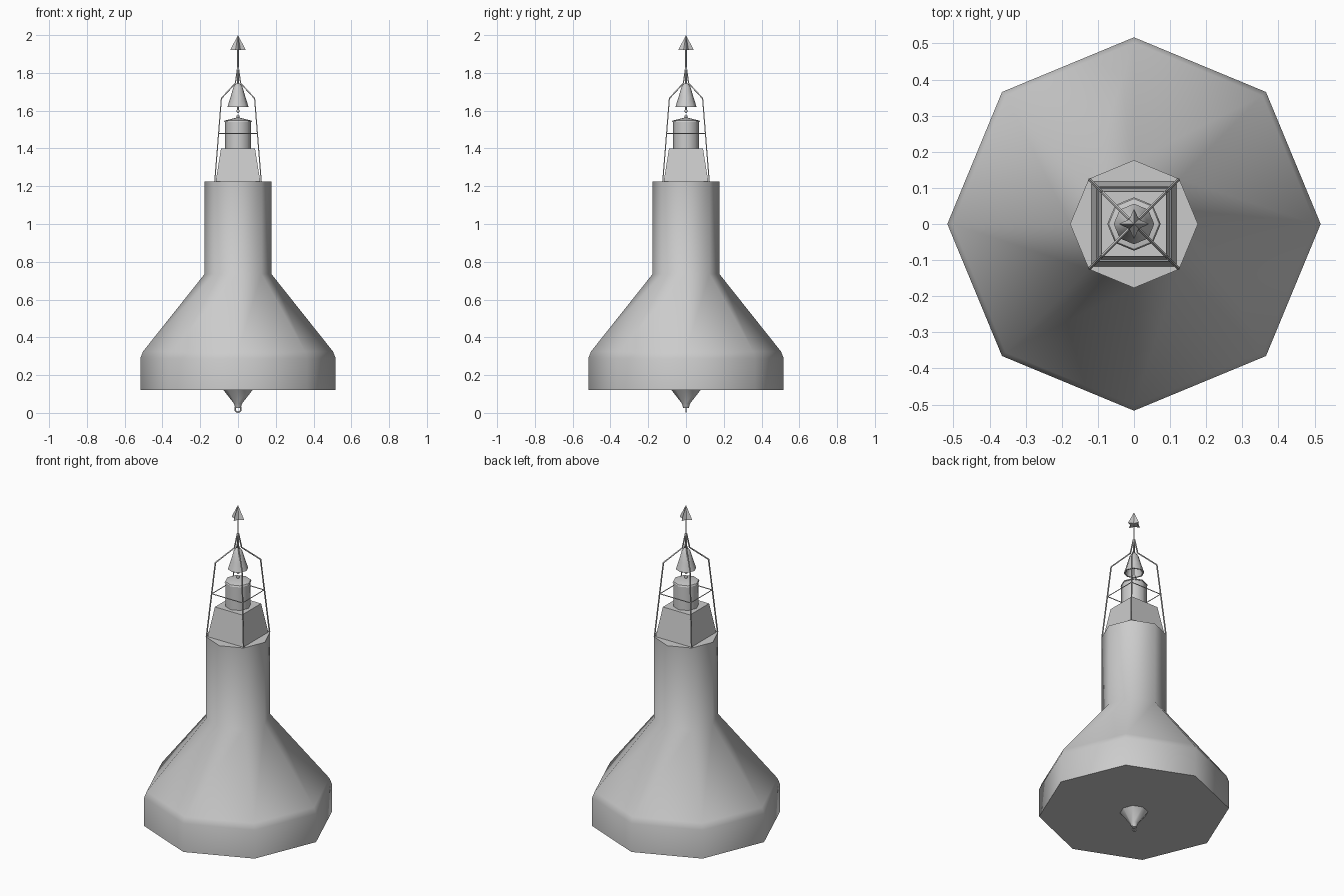
import bpy, bmesh, math
from mathutils import Vector

cube = bpy.data.objects.get("Cube")
if cube:
    bpy.data.objects.remove(cube)

paint = bpy.data.materials.new("plain_grey")
paint.use_nodes = True
GREY = (0.6, 0.6, 0.6, 1)
paint.diffuse_color = GREY
paint.node_tree.nodes["Principled BSDF"].inputs["Base Color"].default_value = GREY


def finish(name, bm, smooth=None):
    bmesh.ops.remove_doubles(bm, verts=bm.verts, dist=1e-5)
    bmesh.ops.recalc_face_normals(bm, faces=bm.faces)
    mesh = bpy.data.meshes.new(name)
    bm.to_mesh(mesh)
    bm.free()
    mesh.materials.append(paint)
    ob = bpy.data.objects.new(name, mesh)
    bpy.context.collection.objects.link(ob)
    if smooth:
        bpy.ops.object.select_all(action="DESELECT")
        ob.select_set(True)
        bpy.context.view_layer.objects.active = ob
        bpy.ops.object.shade_smooth_by_angle(angle=math.radians(smooth))
    return ob


def lathe(name, profile, sides=8, turn=0, smooth=50, star=1):
    """Loft regular rings; star < 1 pulls in every second corner."""
    bm = bmesh.new()
    rings = []
    for r, z in profile:
        ring = []
        for i in range(sides):
            a = turn + math.tau * i / sides
            k = r * (star if i % 2 else 1)
            ring.append(bm.verts.new((k * math.cos(a), k * math.sin(a), z)))
        rings.append(ring)
    for low, high in zip(rings, rings[1:]):
        for i in range(sides):
            j = (i + 1) % sides
            bm.faces.new((low[i], low[j], high[j], high[i]))
    for ring, (r, z) in ((rings[0], profile[0]), (rings[-1], profile[-1])):
        if r > 0.001:
            bm.faces.new(ring)
    bmesh.ops.dissolve_degenerate(bm, dist=1e-5, edges=bm.edges)
    return finish(name, bm, smooth)


def rods(name, paths, radius=0.004):
    """Square rods along each polyline."""
    bm = bmesh.new()
    for path in paths:
        for a, b in zip(path, path[1:]):
            a, b = Vector(a), Vector(b)
            d = b - a
            mat = d.to_track_quat("Z", "Y").to_matrix().to_4x4()
            mat.translation = (a + b) / 2
            bmesh.ops.create_cone(bm, cap_ends=True, segments=4, radius1=radius,
                                  radius2=radius, depth=d.length, matrix=mat)
    return finish(name, bm)


# Float body and tower
lathe("float_body", [(0.517, 0.12), (0.517, 0.29), (0.503, 0.325),
                     (0.177, 0.735), (0.177, 1.225)])

# Mooring point and eye underneath
lathe("mooring_cone", [(0.014, 0.025), (0.022, 0.05), (0.08, 0.125)])
bpy.ops.mesh.primitive_torus_add(location=(0, 0, 0.02), rotation=(math.pi / 2, 0, 0),
                                 major_radius=0.016, minor_radius=0.004,
                                 major_segments=12, minor_segments=6)
eye = bpy.context.object
eye.name = "mooring_eye"
eye.data.materials.append(paint)

# Square pedestal and lamp
ROOT2 = math.sqrt(2)
lathe("pedestal", [(0.118 * ROOT2, 1.225), (0.09 * ROOT2, 1.4)], 4, math.pi / 4, None)
lathe("lamp", [(0.07, 1.4), (0.07, 1.54), (0.074, 1.54), (0.07, 1.548), (0, 1.565)])

# Cage legs meeting at the mast, and the square brace
corners = [(1, 1), (-1, 1), (-1, -1), (1, -1)]
leg = [(0.123, 1.225), (0.088, 1.665), (0.014, 1.745), (0.002, 1.83)]
rods("cage_legs", [[(sx * h, sy * h, z) for h, z in leg] for sx, sy in corners])
brace = [(sx * 0.102, sy * 0.102, 1.48) for sx, sy in corners]
rods("cage_brace", [brace + brace[:1]], 0.003)

# Hollow bell with its clapper
lathe("bell", [(0, 1.725), (0.016, 1.725), (0.035, 1.67), (0.048, 1.62),
               (0.056, 1.62), (0.04, 1.67), (0.024, 1.725), (0.012, 1.742), (0, 1.745)])
rods("clapper_rod", [[(0, 0, 1.59), (0, 0, 1.73)]], 0.004)
lathe("clapper", [(0, 1.587), (0.009, 1.594), (0.009, 1.602), (0, 1.61)])
lathe("lamp_finial", [(0.007, 1.56), (0.007, 1.575), (0, 1.582)])

# Mast and star-shaped top mark
rods("mast", [[(0, 0, 1.74), (0, 0, 1.94)]], 0.004)
lathe("top_mark", [(0.042, 1.92), (0, 2.0)], 8, 0, None, 0.45)
